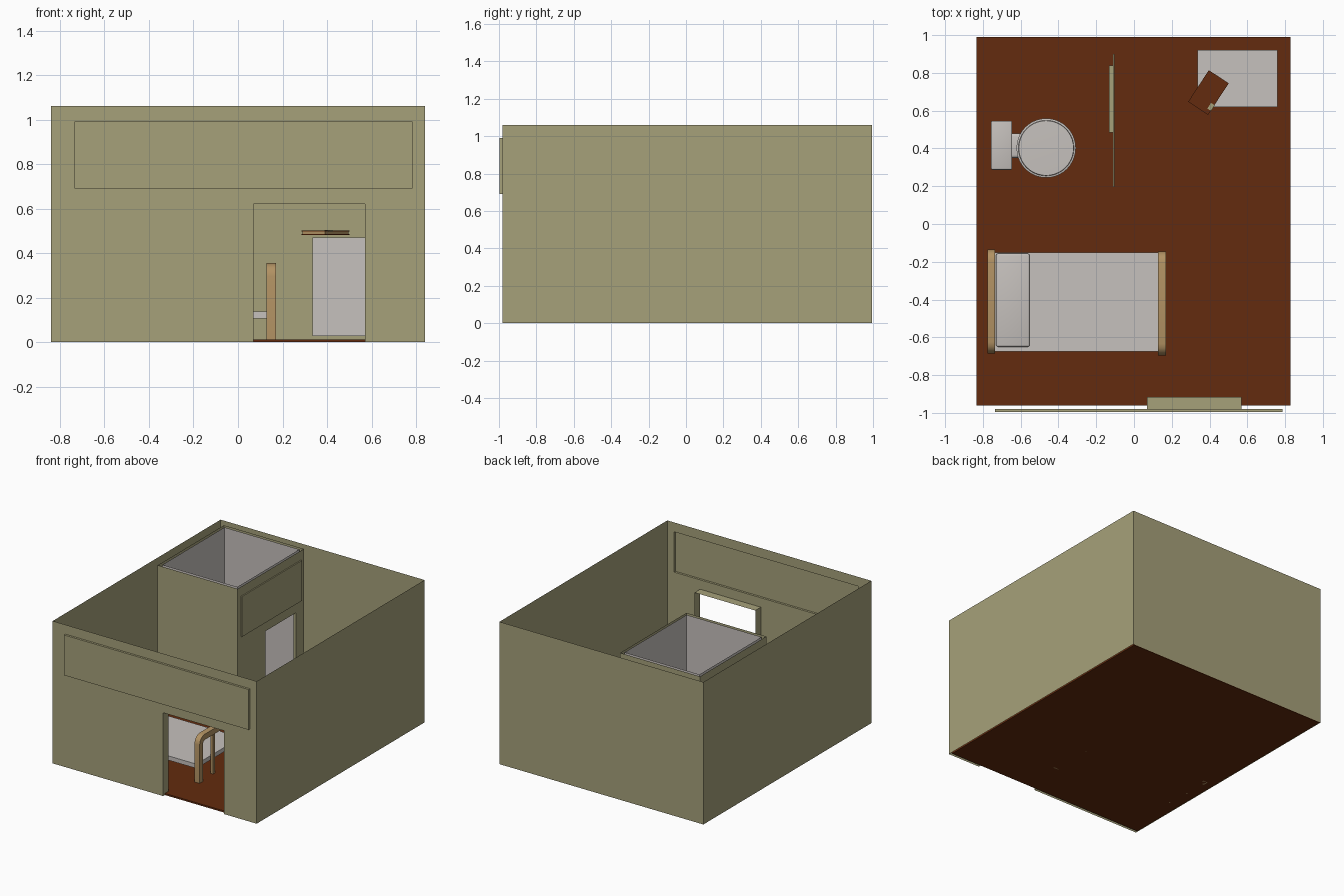
import bpy, bmesh, math
from mathutils import Matrix

if "Cube" in bpy.data.objects:
    bpy.data.objects.remove(bpy.data.objects["Cube"])


def material(name, r, g, b):
    def lin(c):
        c /= 255
        return c / 12.92 if c < 0.04045 else ((c + 0.055) / 1.055) ** 2.4
    m = bpy.data.materials.new(name)
    m.diffuse_color = (lin(r), lin(g), lin(b), 1)
    m.use_nodes = True
    m.node_tree.nodes["Principled BSDF"].inputs["Base Color"].default_value = m.diffuse_color
    return m


OLIVE = material("olive plaster", 166, 161, 122)
WHITE = material("warm white", 198, 193, 189)
BROWN = material("red brown", 99, 43, 14)
WOOD = material("tan wood", 178, 146, 99)


def finish(name, bm, mat, smooth=False):
    bmesh.ops.remove_doubles(bm, verts=bm.verts, dist=1e-5)
    me = bpy.data.meshes.new(name)
    bm.to_mesh(me)
    bm.free()
    me.materials.append(mat)
    ob = bpy.data.objects.new(name, me)
    bpy.context.scene.collection.objects.link(ob)
    if smooth:
        bpy.context.view_layer.objects.active = ob
        ob.select_set(True)
        bpy.ops.object.shade_smooth_by_angle(angle=math.radians(35))
        ob.select_set(False)
    return ob


def box(name, x, y, z, mat, bevel=0):
    bm = bmesh.new()
    size = [b - a for a, b in (x, y, z)]
    mid = [(a + b) / 2 for a, b in (x, y, z)]
    bmesh.ops.create_cube(bm, size=1, matrix=Matrix.Translation(mid) @ Matrix.Diagonal((*size, 1)))
    if bevel:
        bmesh.ops.bevel(bm, geom=bm.edges[:], offset=bevel, segments=3, profile=0.5, affect='EDGES')
    return finish(name, bm, mat, bool(bevel))


H = 1.06
DOOR_H, SIGN_Z = 0.62, (0.69, 0.99)


def wall(name, place, span, mat, door=None, jamb=0, sign=None, lift=0):
    """Thin wall sheet; optional doorway with inward jambs and raised panel."""
    bm = bmesh.new()

    def quad(*pts):
        bm.faces.new([bm.verts.new(place(*p)) for p in pts])

    us = sorted({*span, *(door or ()), *(sign or ())})
    zs = [0, DOOR_H, *SIGN_Z, H]
    for a, b in zip(us, us[1:]):
        for c, d in zip(zs, zs[1:]):
            u, z = (a + b) / 2, (c + d) / 2
            if door and door[0] < u < door[1] and z < DOOR_H:
                continue
            on = sign and sign[0] < u < sign[1] and SIGN_Z[0] < z < SIGN_Z[1]
            k = lift if on else 0
            quad((a, c, k), (b, c, k), (b, d, k), (a, d, k))
    if sign:
        loop = [(sign[0], SIGN_Z[0]), (sign[1], SIGN_Z[0]), (sign[1], SIGN_Z[1]), (sign[0], SIGN_Z[1])]
        for p, q in zip(loop, loop[1:] + loop[:1]):
            quad((*p, 0), (*q, 0), (*q, lift), (*p, lift))
    if door and jamb:
        path = [(door[0], 0), (door[0], DOOR_H), (door[1], DOOR_H), (door[1], 0)]
        for p, q in zip(path, path[1:]):
            quad((*p, 0), (*q, 0), (*q, -jamb), (*p, -jamb))
    return finish(name, bm, mat)


def front(y):
    return lambda u, z, d: (u, y - d, z)


def back(y):
    return lambda u, z, d: (-u, y + d, z)


def right(x):
    return lambda u, z, d: (x + d, u, z)


def left(x):
    return lambda u, z, d: (x - d, -u, z)


# room shell and floor
box("floor", (-0.835, 0.828), (-0.96, 0.99), (0, 0.012), BROWN)
wall("front_wall", front(-0.98), (-0.84, 0.84), OLIVE, (0.07, 0.57), 0.065, (-0.735, 0.785), 0.016)
wall("back_wall", back(0.995), (-0.84, 0.84), OLIVE)
wall("right_wall", right(0.84), (-0.98, 0.995), OLIVE)
wall("left_wall", left(-0.84), (-0.995, 0.98), OLIVE)

# bathroom cubicle: olive outer skin, white inner skin
BATH_DOOR = (0.485, 0.84)
for label, mat, x0, x1, y0, y1 in (("outer", OLIVE, -0.77, -0.112, 0.155, 0.935),
                                   ("inner", WHITE, -0.748, -0.132, 0.18, 0.91)):
    outer = label == "outer"
    wall(f"cubicle_{label}_front", front(y0), (x0, x1), mat)
    wall(f"cubicle_{label}_back", back(y1), (-x1, -x0), mat)
    wall(f"cubicle_{label}_left", left(x0), (-y1, -y0), mat)
    wall(f"cubicle_{label}_door_wall", right(x1), (y0, y1), mat, BATH_DOOR,
         0.02 if outer else 0, (0.195, 0.9) if outer else None, 0.009)

# toilet
box("toilet_tank", (-0.75, -0.65), (0.295, 0.54), (0.17, 0.37), WHITE, 0.012)
box("toilet_tank_lid", (-0.757, -0.645), (0.287, 0.546), (0.37, 0.395), WHITE, 0.008)
box("toilet_neck", (-0.66, -0.55), (0.35, 0.48), (0.012, 0.18), WHITE, 0.015)
bm = bmesh.new()
profile = [(0.10, 0.012), (0.085, 0.04), (0.09, 0.08), (0.135, 0.15), (0.15, 0.185),
           (0.157, 0.19), (0.157, 0.205), (0.147, 0.207), (0.145, 0.222), (0, 0.226)]
verts = [bm.verts.new((-0.465 + r, 0.402, z)) for r, z in profile]
edges = [bm.edges.new(p) for p in zip(verts, verts[1:])]
bmesh.ops.spin(bm, geom=verts + edges, cent=(-0.465, 0.402, 0), axis=(0, 0, 1),
               angle=math.tau, steps=40)
bmesh.ops.remove_doubles(bm, verts=bm.verts, dist=1e-5)
bmesh.ops.recalc_face_normals(bm, faces=bm.faces)
finish("toilet_bowl", bm, WHITE, True)


# bed ends: rounded arch extruded along x
def arch(name, x0, x1, y0, y1, top, bar):
    def outline(off, rad):
        a, b, t = y0 + off, y1 - off, top - off
        pts = [(a, 0)]
        for cy, start in ((a + rad, 180), (b - rad, 90)):
            pts += [(cy + rad * math.cos(math.radians(start - i * 22.5)),
                     t - rad + rad * math.sin(math.radians(start - i * 22.5))) for i in range(5)]
        return pts + [(b, 0)]

    bm = bmesh.new()
    out, inn = outline(0, 0.06), outline(bar, 0.02)
    vo = [bm.verts.new((x0, *p)) for p in out]
    vi = [bm.verts.new((x0, *p)) for p in inn]
    faces = [bm.faces.new((vo[i], vo[i + 1], vi[i + 1], vi[i])) for i in range(len(vo) - 1)]
    ext = bmesh.ops.extrude_face_region(bm, geom=faces, use_keep_orig=True)
    moved = [v for v in ext["geom"] if isinstance(v, bmesh.types.BMVert)]
    bmesh.ops.translate(bm, verts=moved, vec=(x1 - x0, 0, 0))
    bmesh.ops.recalc_face_normals(bm, faces=bm.faces)
    finish(name, bm, WOOD, True)


for end, x0, x1, y0, y1 in (("headboard", -0.776, -0.735, -0.685, -0.135),
                            ("footboard", 0.128, 0.17, -0.695, -0.145)):
    arch(end, x0, x1, y0, y1, 0.355, 0.042)
    mid = (x0 + x1) / 2
    for i, y in enumerate((-0.51, -0.34)):
        box(f"{end}_spindle_{i}", (mid - 0.01, mid + 0.01), (y - 0.01, y + 0.01), (0, 0.32), WOOD)

# mattress and pillow
box("mattress", (-0.737, 0.13), (-0.675, -0.152), (0.105, 0.137), WHITE)
box("pillow", (-0.73, -0.552), (-0.65, -0.157), (0.13, 0.165), WHITE, 0.01)

# cabinet with a book lying above it
box("cabinet", (0.335, 0.76), (0.62, 0.922), (0.027, 0.47), WHITE)
for part, l, w, z0, z1, mat in (("book_lower_cover", 0.2, 0.126, 0.481, 0.486, BROWN),
                                ("book_pages", 0.194, 0.12, 0.486, 0.496, WOOD),
                                ("book_upper_cover", 0.2, 0.126, 0.496, 0.501, BROWN),
                                ):
    ob = box(part, (-l / 2, l / 2), (-w / 2, w / 2), (z0, z1), mat)
    ob.location = (0.394, 0.696, 0)
    ob.rotation_euler.z = math.radians(56.7)
tag = box("book_tag", (-0.018, 0.018), (-0.012, 0.012), (0.497, 0.504), OLIVE)
tag.location = (0.408, 0.62, 0)
tag.rotation_euler.z = math.radians(56.7)
